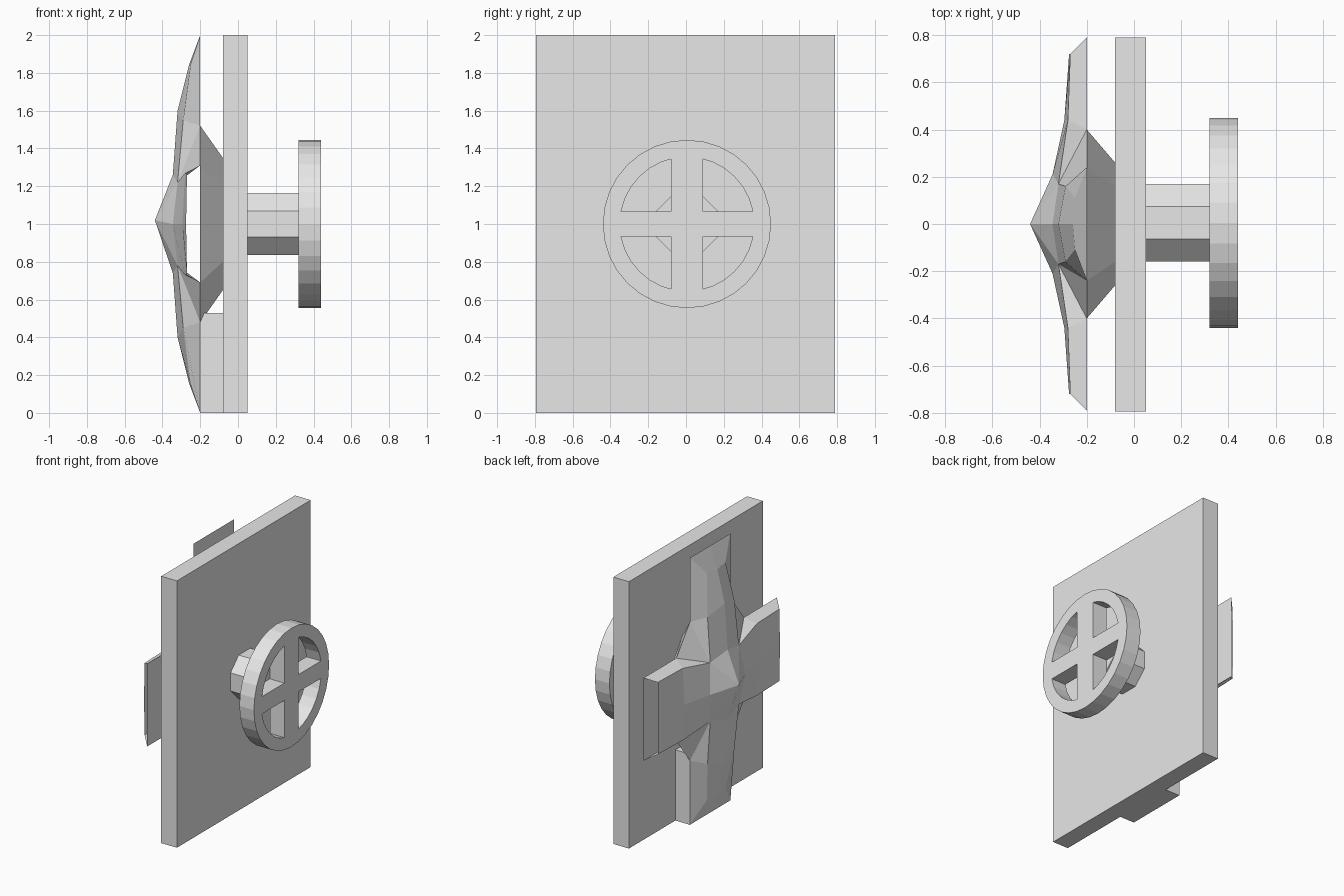
import bpy, bmesh, math
from mathutils import Matrix

default_cube = bpy.data.objects.get("Cube")
if default_cube:
    bpy.data.objects.remove(default_cube, do_unlink=True)

# Single plain grey material
grey = bpy.data.materials.new("plain_grey")
grey.use_nodes = True
grey_colour = (0.8, 0.8, 0.8, 1)
grey.diffuse_color = grey_colour
for node in grey.node_tree.nodes:
    if node.type == "BSDF_PRINCIPLED":
        node.inputs["Base Color"].default_value = grey_colour


def add_object(name, bm):
    bmesh.ops.recalc_face_normals(bm, faces=bm.faces[:])
    mesh = bpy.data.meshes.new(name)
    bm.to_mesh(mesh)
    bm.free()
    mesh.materials.append(grey)
    obj = bpy.data.objects.new(name, mesh)
    bpy.context.collection.objects.link(obj)
    return obj


def add_box(name, low, high):
    bm = bmesh.new()
    bmesh.ops.create_cube(bm, size=1)
    for vert in bm.verts:
        for axis in range(3):
            vert.co[axis] = high[axis] if vert.co[axis] > 0 else low[axis]
    return add_object(name, bm)


# Flat door panel
add_box("door_panel", (-0.08, -0.795, 0), (0.05, 0.79, 2))

# Octagonal axle between the panel and the wheel
bm = bmesh.new()
bmesh.ops.create_cone(bm, cap_ends=True, segments=8, radius1=0.178, radius2=0.178, depth=0.27)
bmesh.ops.rotate(bm, verts=bm.verts[:], matrix=Matrix.Rotation(math.pi / 8, 3, "Z"))
bmesh.ops.rotate(bm, verts=bm.verts[:], matrix=Matrix.Rotation(math.pi / 2, 3, "Y"))
bmesh.ops.translate(bm, verts=bm.verts[:], vec=(0.185, 0.005, 1))
add_object("wheel_axle", bm)

# Wheel rim: a rectangular section swept round the x axis
bm = bmesh.new()
inner, outer, back, front = 0.355, 0.445, 0.32, 0.44
section = [(back, inner), (back, outer), (front, outer), (front, inner)]
corners = [bm.verts.new((x, 0, radius)) for x, radius in section]
edges = [bm.edges.new((corners[i - 1], corners[i])) for i in range(len(corners))]
bmesh.ops.spin(bm, geom=corners + edges, cent=(0, 0, 0), axis=(1, 0, 0),
               angle=math.tau, steps=32, use_duplicate=False)
bmesh.ops.remove_doubles(bm, verts=bm.verts[:], dist=0.001)
bmesh.ops.translate(bm, verts=bm.verts[:], vec=(0, 0.005, 1))
add_object("wheel_rim", bm)

# Crossed wheel spokes
add_box("wheel_spoke_vertical", (back, -0.08, 0.645), (front, 0.09, 1.355))
add_box("wheel_spoke_horizontal", (back, -0.35, 0.935), (front, 0.36, 1.065))

# Block under the lower arm of the cover
add_box("lower_arm_block", (-0.2, -0.24, 0), (-0.08, 0.24, 0.53))

# Faceted cross cover: one quarter, mirrored across both middle planes
points = {
    "apex": (-0.44, 0, 0.02),
    "dome_top": (-0.345, 0, 0.26),
    "dome_side": (-0.345, 0.21, 0),
    "dome_corner": (-0.32, 0.17, 0.22),
    # upright arm
    "up_root": (-0.32, 0, 0.6),
    "up_bend": (-0.26, 0, 0.84),
    "up_tip": (-0.2, 0, 1),
    "up_ridge_root": (-0.29, 0.16, 0.55),
    "up_ridge_tip": (-0.25, 0.11, 0.85),
    "up_edge_root": (-0.2, 0.24, 0.52),
    "up_edge_tip": (-0.2, 0.24, 1),
    "up_back": (-0.2, 0, 0.52),
    # sideways arm
    "side_root": (-0.295, 0.44, 0),
    "side_tip": (-0.275, 0.72, 0),
    "side_ridge_root": (-0.28, 0.44, 0.27),
    "side_ridge_tip": (-0.27, 0.72, 0.27),
    "side_edge_root": (-0.2, 0.4, 0.31),
    "side_edge_tip": (-0.2, 0.79, 0.31),
    "side_back": (-0.2, 0.4, 0),
    "side_back_tip": (-0.2, 0.79, 0),
    # base of the body against the panel
    "base_top": (-0.08, 0, 0.35),
    "base_top_corner": (-0.08, 0.16, 0.35),
    "base_side_corner": (-0.08, 0.26, 0.2),
    "base_side": (-0.08, 0.26, 0),
}
faces = [
    "apex dome_side dome_corner",
    "apex dome_corner dome_top",
    "dome_top dome_corner up_ridge_root up_root",
    "up_root up_ridge_root up_ridge_tip up_bend",
    "up_bend up_ridge_tip up_edge_tip up_tip",
    "up_ridge_root up_edge_root up_edge_tip up_ridge_tip",
    "dome_side side_root side_ridge_root dome_corner",
    "side_root side_tip side_ridge_tip side_ridge_root",
    "side_ridge_root side_ridge_tip side_edge_tip side_edge_root",
    "dome_corner side_ridge_root side_edge_root",
    "dome_corner side_edge_root up_edge_root",
    "dome_corner up_edge_root up_ridge_root",
    "side_edge_root side_edge_tip side_back_tip side_back",
    "up_edge_root up_edge_tip up_tip up_back",
    "side_edge_root side_back base_side base_side_corner",
    "side_edge_root base_side_corner base_top_corner up_edge_root",
    "up_edge_root base_top_corner base_top up_back",
]
bm = bmesh.new()
for side in (1, -1):
    for up in (1, -1):
        quarter = {}
        for name, (x, y, z) in points.items():
            height = z if name == "apex" else z * up
            quarter[name] = bm.verts.new((x, y * side, 1 + height))
        for face in faces:
            loop = [quarter[name] for name in face.split()]
            bm.faces.new(loop if side * up > 0 else loop[::-1])
bmesh.ops.remove_doubles(bm, verts=bm.verts[:], dist=0.001)
add_object("cross_cover", bm)
